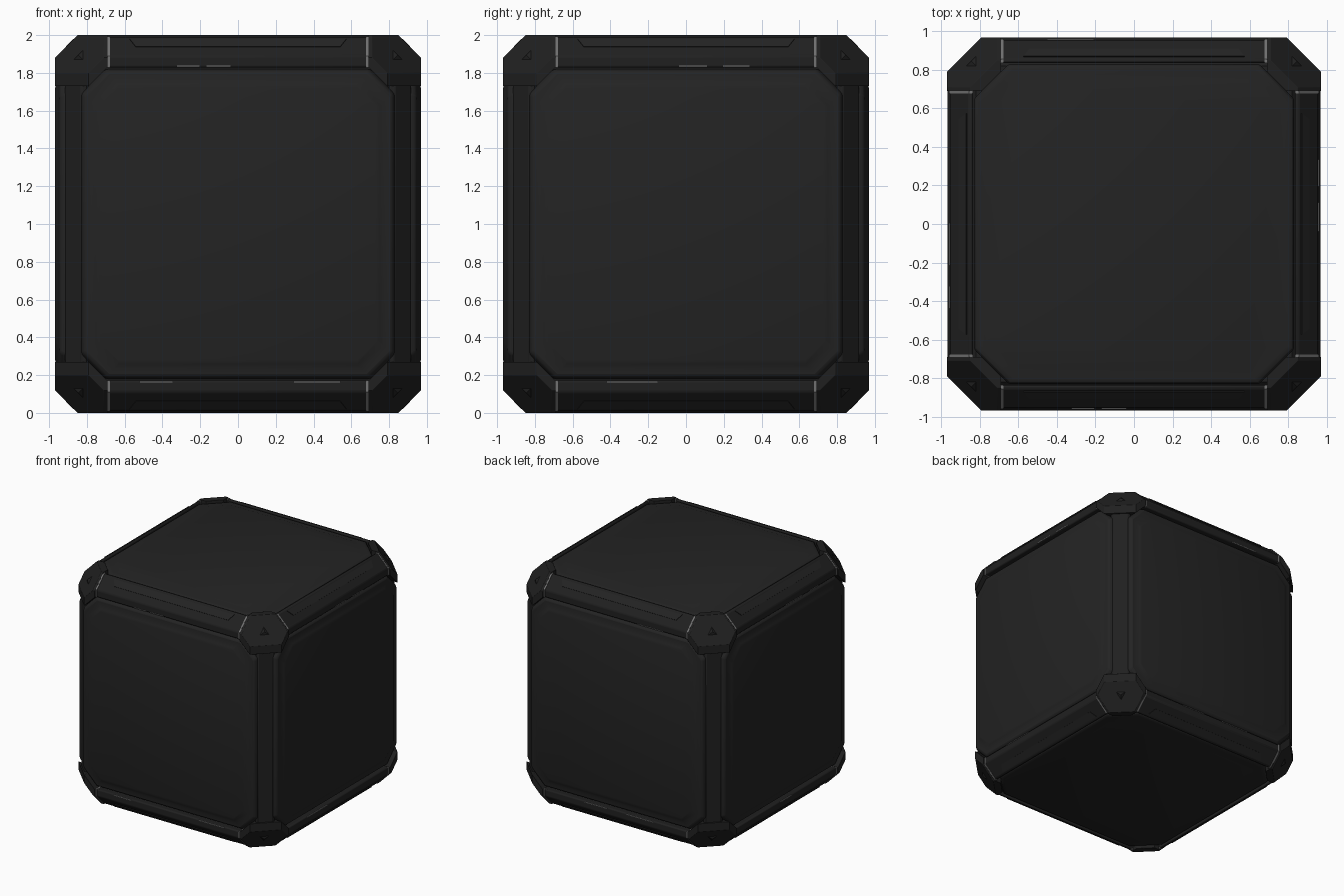
import bpy, bmesh, math, random
from mathutils import Vector, Matrix

if "Cube" in bpy.data.objects:
    bpy.data.objects.remove(bpy.data.objects["Cube"])

random.seed(4)
CENTER = Vector((0, 0, 1))


def material(name, v):
    m = bpy.data.materials.new(name)
    m.diffuse_color = (v, v, v, 1)
    m.use_nodes = True
    m.node_tree.nodes["Principled BSDF"].inputs["Base Color"].default_value = m.diffuse_color
    return m


PANEL = material("charcoal", 0.017)
FRAME = material("dark charcoal", 0.0145)
WEAR = material("worn grey", 0.17)


def finish(name, bm, mat, bevel=0.0):
    bmesh.ops.recalc_face_normals(bm, faces=bm.faces)
    me = bpy.data.meshes.new(name)
    bm.to_mesh(me)
    bm.free()
    me.materials.append(mat)
    for p in me.polygons:
        p.use_smooth = True
    me.set_sharp_from_angle(angle=math.radians(28))
    ob = bpy.data.objects.new(name, me)
    ob.location = CENTER
    bpy.context.collection.objects.link(ob)
    if bevel:
        mod = ob.modifiers.new("soft edges", "BEVEL")
        mod.width = bevel
        mod.segments = 2
        mod.limit_method = "ANGLE"
        mod.angle_limit = math.radians(25)
    return ob


def block(name, planes, mat, xform=Matrix(), bevel=0.0):
    """Convex block: a cube trimmed by planes (normal, limit)."""
    bm = bmesh.new()
    bmesh.ops.create_cube(bm, size=4)
    for n, d in planes:
        n = Vector(n)
        co = n * (d / n.length_squared)
        geom = bm.verts[:] + bm.edges[:] + bm.faces[:]
        res = bmesh.ops.bisect_plane(bm, geom=geom, plane_co=co, plane_no=n,
                                     dist=1e-6, clear_outer=True)
        cut = [e for e in res["geom_cut"] if isinstance(e, bmesh.types.BMEdge)]
        bmesh.ops.holes_fill(bm, edges=[e for e in cut if e.is_boundary], sides=0)
    bmesh.ops.remove_doubles(bm, verts=bm.verts, dist=1e-4)
    bm.transform(xform)
    return finish(name, bm, mat, bevel)


def panel(name, rings, xform):
    """Clipped-corner panel lofted from (half width, half height, clip, level) rings."""
    bm = bmesh.new()
    loops = []
    for a, b, c, w in rings:
        pts = [(a, c - b), (a, b - c), (a - c, b), (c - a, b),
               (-a, b - c), (-a, c - b), (c - a, -b), (a - c, -b)]
        loops.append([bm.verts.new(xform @ Vector((u, v, w))) for u, v in pts])
    for lo, hi in zip(loops, loops[1:]):
        for i in range(8):
            j = (i + 1) % 8
            bm.faces.new((lo[i], lo[j], hi[j], hi[i]))
    bm.faces.new(loops[-1])
    bm.faces.new(loops[0][::-1])
    finish(name, bm, PANEL, 0.012)


def turn(i):
    return Matrix.Rotation(i * math.pi / 2, 4, "Z")


def signs(*s):
    return Matrix.Diagonal((*s, 1))


# inner core closing the grooves
CORE = [((s, 0, 0), 0.89) for s in (1, -1)] + [((0, s, 0), 0.89) for s in (1, -1)]
CORE += [((0, 0, s), 0.92) for s in (1, -1)]
CORE += [((sx, sy, 0), 1.69) for sx in (1, -1) for sy in (1, -1)]
CORE += [((sx, 0, sz), 1.74) for sx in (1, -1) for sz in (1, -1)]
CORE += [((0, sy, sz), 1.74) for sy in (1, -1) for sz in (1, -1)]
block("core", CORE, FRAME)

# raised panels on four sides, top and bottom
STAND = Matrix.Rotation(math.pi / 2, 4, "X")
SIDE = [(0.83, 0.82, 0.13, 0.87), (0.83, 0.82, 0.13, 0.915), (0.815, 0.805, 0.125, 0.945),
        (0.775, 0.765, 0.12, 0.95), (0.74, 0.73, 0.115, 0.968)]
LID = [(0.83, 0.83, 0.18, 0.9), (0.83, 0.83, 0.18, 0.975), (0.81, 0.81, 0.175, 0.988),
       (0.775, 0.775, 0.165, 0.99), (0.745, 0.745, 0.16, 1.0)]
for i in range(4):
    panel("side_panel", SIDE, turn(i) @ STAND)
panel("top_panel", LID, Matrix())
panel("bottom_panel", LID, signs(1, 1, -1))

# eight faceted corner caps
CAP = [((1, 0, 0), 0.97), ((0, 1, 0), 0.968), ((0, 0, 1), 1.0),
       ((-1, 0, 0), -0.69), ((0, -1, 0), -0.69), ((0, 0, -1), -0.73),
       ((1, 1, 0), 1.76), ((1, 0, 1), 1.85), ((0, 1, 1), 1.85), ((1, 1, 1), 2.56),
       ((-1, 0, -1), -1.52), ((0, -1, -1), -1.52), ((-1, -1, 0), -1.48)]
for sx in (1, -1):
    for sy in (1, -1):
        for sz in (1, -1):
            block("corner_cap", CAP, FRAME, signs(sx, sy, sz), 0.01)


def rail(x0, x1, grow=0.0):
    """Planes of a sloped rail running along the upper front edge."""
    return [((1, 0, 0), x1), ((-1, 0, 0), -x0),
            ((0, -1, 0), 0.956 + grow), ((0, 1, 0), -0.835), ((0, 0, 1), 0.99 + grow),
            ((0, 0, -1), -0.828), ((0, -1, 1), 1.845 + grow * 1.4)]


def slope_plate(x0, x1, c0, c1, lift):
    """Planes of a thin plate on the sloped rail face; c runs across it."""
    return [((1, -0.4, -0.4), x1), ((-1, -0.4, -0.4), -x0), ((0, -1, 1), 1.845 + lift * 1.4),
            ((0, 1, -1), -1.835), ((0, 1, 1), c1), ((0, -1, -1), -c0)]


POST = [((1, 0, 0), 0.915), ((0, 1, 0), 0.915), ((-1, 0, 0), -0.8), ((0, -1, 0), -0.8),
        ((1, 1, 0), 1.745), ((0, 0, 1), 0.74), ((0, 0, -1), 0.74)]

for i in range(4):
    # upright corner posts
    block("corner_post", POST, FRAME, turn(i), 0.008)
    for s in (1, -1):
        xf = turn(i) @ signs(1, 1, s)
        # top and bottom rails with an inset strip
        block("edge_rail", rail(-0.7, 0.7), FRAME, xf, 0.01)
        block("rail_strip", slope_plate(-0.53, 0.53, 0.03, 0.11, 0.005), PANEL, xf)
        # worn paint at rail ends
        for e in (1, -1):
            x = e * 0.684
            block("worn_rail_end", rail(x - 0.006, x + 0.006, 0.003), WEAR, xf)
        # worn scratches along the lower rail edge
        for _ in range(2):
            x, l = random.uniform(-0.5, 0.5), random.uniform(0.05, 0.14)
            block("rail_scratch", [((1, 0, 0), x + l), ((-1, 0, 0), l - x),
                                   ((0, -1, 0), 0.959), ((0, 1, 0), -0.95),
                                   ((0, 0, 1), 0.838), ((0, 0, -1), -0.832)], WEAR, xf)
